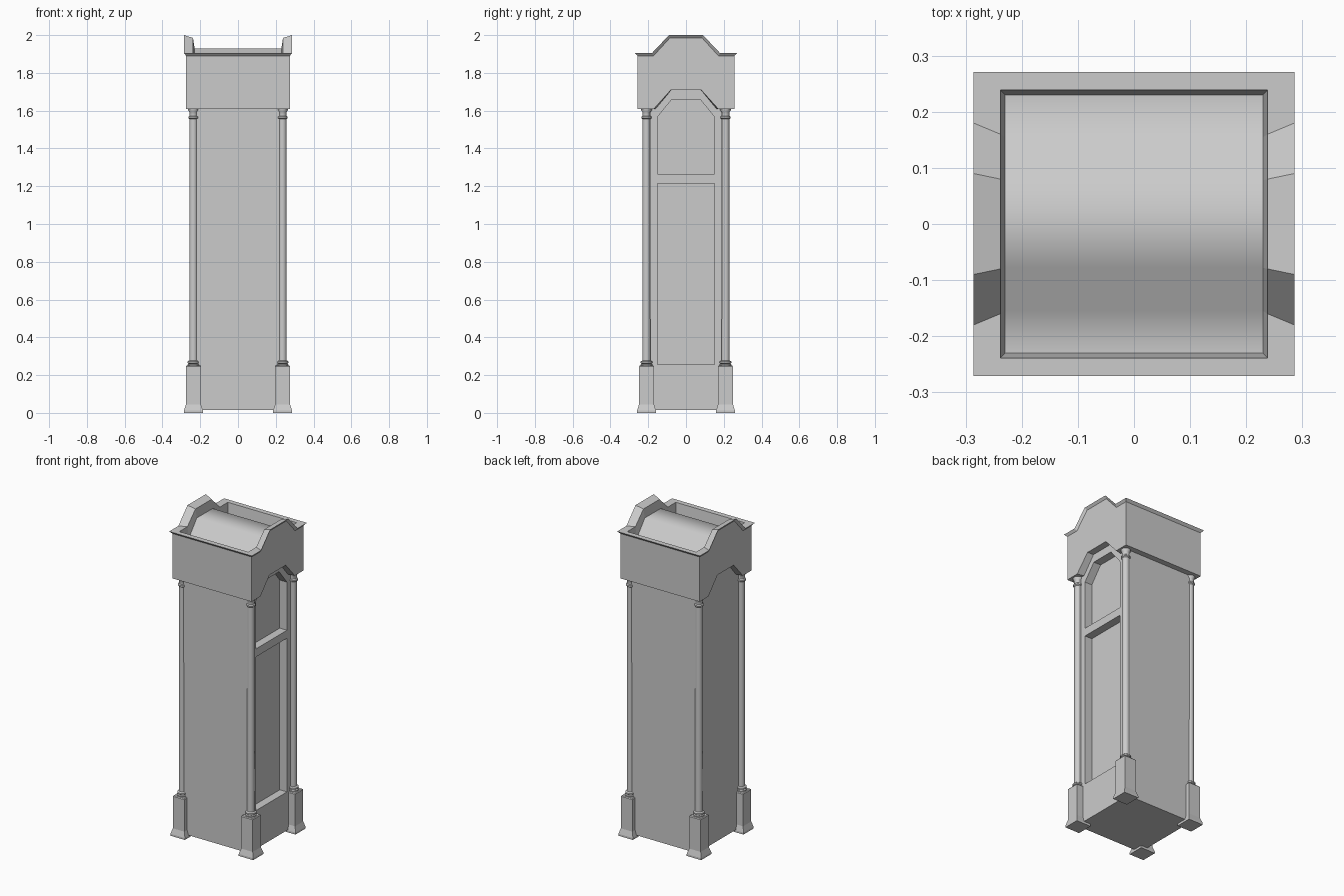
import bpy, bmesh, math
from math import radians

if "Cube" in bpy.data.objects:
    bpy.data.objects.remove(bpy.data.objects["Cube"])


def make_object(name, bm, smooth=None):
    bmesh.ops.recalc_face_normals(bm, faces=bm.faces)
    me = bpy.data.meshes.new(name)
    bm.to_mesh(me)
    bm.free()
    ob = bpy.data.objects.new(name, me)
    bpy.context.collection.objects.link(ob)
    if smooth:
        bpy.ops.object.select_all(action='DESELECT')
        ob.select_set(True)
        bpy.context.view_layer.objects.active = ob
        bpy.ops.object.shade_smooth_by_angle(angle=radians(smooth))
    return ob


def loft(bm, rings, cap=True):
    for a, b in zip(rings, rings[1:]):
        n = len(a)
        for i in range(n):
            bm.faces.new((a[i], a[(i + 1) % n], b[(i + 1) % n], b[i]))
    if cap:
        bm.faces.new(rings[0])
        bm.faces.new(rings[-1])


def box(name, x0, x1, y0, y1, z0, z1):
    bm = bmesh.new()
    rings = [[bm.verts.new((px, py, z)) for px, py in
              ((x0, y0), (x1, y0), (x1, y1), (x0, y1))] for z in (z0, z1)]
    loft(bm, rings)
    return make_object(name, bm)


def lathe(name, profile, cx, cy, sides, turn=0.0, smooth=None):
    bm = bmesh.new()
    rings = []
    for r, z in profile:
        rings.append([bm.verts.new((cx + r * math.cos(turn + 2 * math.pi * i / sides),
                                    cy + r * math.sin(turn + 2 * math.pi * i / sides), z))
                      for i in range(sides)])
    loft(bm, rings)
    return make_object(name, bm, smooth)


def gable_ring(bm, x, ys, zs):
    """12-point rectangular loop whose two x ends follow a stepped gable."""
    Y = [-ys[0], -ys[1], -ys[2], ys[2], ys[1], ys[0]]
    Z = [zs[0], zs[0], zs[1], zs[1], zs[0], zs[0]]
    pts = [(x, y, z) for y, z in zip(Y, Z)]
    pts += [(-x, y, z) for y, z in reversed(list(zip(Y, Z)))]
    return [bm.verts.new(p) for p in pts]


def gable_strips(bm, ring):
    for i in range(5):
        bm.faces.new((ring[i], ring[i + 1], ring[10 - i], ring[11 - i]))


# Cabinet core with plain back, and the two side walls
box("cabinet_core", -0.232, 0.182, -0.187, 0.187, 0.015, 1.75)
box("left_wall", -0.242, 0.245, -0.222, -0.187, 0.015, 1.62)
box("right_wall", -0.242, 0.245, 0.187, 0.222, 0.015, 1.62)

# Front frame with openings for the dial and the long door
cu = bpy.data.curves.new("front_frame", 'CURVE')
cu.dimensions = '2D'
cu.fill_mode = 'BOTH'
cu.extrude = 0.025
outlines = [
    [(-0.187, 0.015), (0.187, 0.015), (0.187, 1.75), (-0.187, 1.75)],
    [(-0.152, 0.255), (0.152, 0.255), (0.152, 1.215), (-0.152, 1.215)],
    [(-0.152, 1.265), (0.152, 1.265), (0.152, 1.565), (0.075, 1.66),
     (-0.075, 1.66), (-0.152, 1.565)],
]
for pts in outlines:
    sp = cu.splines.new('POLY')
    sp.points.add(len(pts) - 1)
    for p, (a, b) in zip(sp.points, pts):
        p.co = (a, b, 0, 1)
    sp.use_cyclic_u = True
frame = bpy.data.objects.new("front_frame", cu)
frame.location = (0.207, 0, 0)
frame.rotation_euler = (radians(90), 0, radians(90))
bpy.context.collection.objects.link(frame)
bpy.ops.object.select_all(action='DESELECT')
frame.select_set(True)
bpy.context.view_layer.objects.active = frame
bpy.ops.object.convert(target='MESH')
bpy.ops.object.shade_flat()

# Hood: arched bottom edge, flared cornice, gabled ends and hollow top
bm = bmesh.new()
rings = [
    gable_ring(bm, 0.225, (0.22, 0.160, 0.077), (1.61, 1.71)),
    gable_ring(bm, 0.274, (0.257, 0.170, 0.080), (1.61, 1.71)),
    gable_ring(bm, 0.274, (0.257, 0.172, 0.085), (1.89, 1.985)),
    gable_ring(bm, 0.286, (0.271, 0.180, 0.090), (1.905, 2.0)),
    gable_ring(bm, 0.238, (0.239, 0.160, 0.080), (1.905, 1.985)),
    gable_ring(bm, 0.230, (0.230, 0.155, 0.078), (1.835, 1.93)),
]
loft(bm, rings, cap=False)
gable_strips(bm, rings[0])
make_object("hood", bm)

# Softly shaded roof inside the hood
bm = bmesh.new()
gable_strips(bm, gable_ring(bm, 0.230, (0.230, 0.155, 0.078), (1.8352, 1.9302)))
roof = make_object("hood_roof", bm, 60)
if roof.data.polygons[2].normal.z < 0:
    roof.data.flip_normals()

# Corner columns on square flared pedestals
S = math.sqrt(2)
pedestal = [(0.050 * S, 0), (0.050 * S, 0.012), (0.040 * S, 0.045), (0.040 * S, 0.245),
            (0.036 * S, 0.25)]
shaft = [(0.032, 0.245), (0.032, 0.256), (0.026, 0.260), (0.031, 0.264), (0.031, 0.272),
         (0.022, 0.278), (0.021, 1.555), (0.027, 1.560), (0.027, 1.568), (0.021, 1.573),
         (0.021, 1.592), (0.028, 1.602), (0.028, 1.615)]
for sx, xname in ((1, "front"), (-1, "back")):
    for sy, yname in ((-1, "left"), (1, "right")):
        cx, cy = sx * 0.236, sy * 0.209
        lathe(f"{xname}_{yname}_pedestal", pedestal, cx, cy, 4, math.pi / 4)
        lathe(f"{xname}_{yname}_column", shaft, cx, cy, 16, 0, 35)
